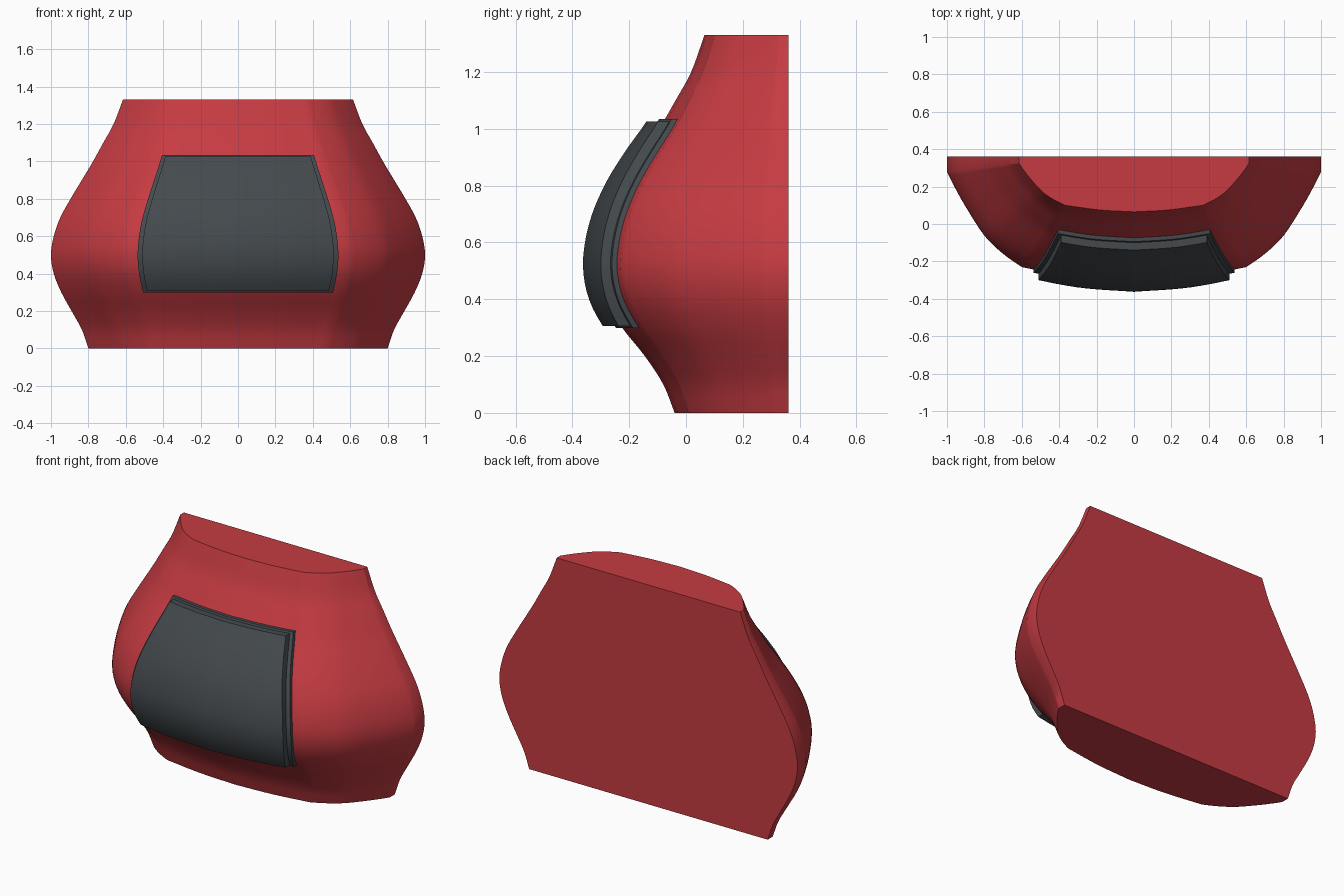
import bpy
import bmesh
import math
from mathutils import Vector

BACK = 0.36

if "Cube" in bpy.data.objects:
    bpy.data.objects.remove(bpy.data.objects["Cube"], do_unlink=True)


def material(name, rgb):
    mat = bpy.data.materials.new(name)
    mat.use_nodes = True
    mat.diffuse_color = (*rgb, 1)
    mat.node_tree.nodes["Principled BSDF"].inputs["Base Color"].default_value = (*rgb, 1)
    return mat


def spline(points, steps):
    """Smooth curve through the points."""
    pts = [Vector(p) for p in points]
    pts = [pts[0] * 2 - pts[1]] + pts + [pts[-1] * 2 - pts[-2]]
    out = []
    for a, b, c, d in zip(pts, pts[1:], pts[2:], pts[3:]):
        for i in range(steps):
            t = i / steps
            out.append(0.5 * (2 * b + (c - a) * t + (2 * a - 5 * b + 4 * c - d) * t ** 2
                              + (3 * b - a - 3 * c + d) * t ** 3))
    return out + [pts[-2]]


def lookup(curve, key):
    """Interpolate a sampled curve by its first coordinate."""
    for a, b in zip(curve, curve[1:]):
        if key <= b[0]:
            return a.lerp(b, (key - a[0]) / max(b[0] - a[0], 1e-9))
    return curve[-1]


def loft(name, rings, mat):
    """Closed solid through a stack of equal rings."""
    bm = bmesh.new()
    rows = [[bm.verts.new(p) for p in ring] for ring in rings]
    for low, high in zip(rows, rows[1:]):
        for i in range(len(low)):
            j = (i + 1) % len(low)
            bm.faces.new((low[i], low[j], high[j], high[i]))
    bm.faces.new(rows[0])
    bm.faces.new(rows[-1])
    bmesh.ops.recalc_face_normals(bm, faces=bm.faces[:])
    # Merge the flat back into a clean plane
    bmesh.ops.dissolve_limit(bm, angle_limit=0.0005, verts=bm.verts[:], edges=bm.edges[:])
    mesh = bpy.data.meshes.new(name)
    bm.to_mesh(mesh)
    bm.free()
    mesh.materials.append(mat)
    obj = bpy.data.objects.new(name, mesh)
    bpy.context.collection.objects.link(obj)
    bpy.ops.object.select_all(action="DESELECT")
    obj.select_set(True)
    bpy.context.view_layer.objects.active = obj
    bpy.ops.object.shade_smooth_by_angle(angle=math.radians(30))
    return obj


# Height, half width and depth of the body
profile = spline([(0, 0.80, 0.40), (0.1, 0.835, 0.44), (0.2, 0.89, 0.505),
                  (0.3, 0.945, 0.585), (0.4, 0.985, 0.645), (0.5, 1.0, 0.67),
                  (0.6, 0.985, 0.663), (0.7, 0.95, 0.635), (0.8, 0.895, 0.588),
                  (0.9, 0.835, 0.525), (1.0, 0.775, 0.455), (1.1, 0.72, 0.397),
                  (1.2, 0.665, 0.342), (1.33, 0.615, 0.295)], 4)

# Half cross-section: broad shallow front, then a rounded side
section = spline([(0, 1), (0.3, 0.965), (0.6, 0.88)], 6)[:-1]
section += spline([(0.6, 0.88), (0.7, 0.775), (0.8, 0.63), (0.9, 0.40),
                   (0.96, 0.24), (1, 0.12)], 4)


def surface(u, z, lift=0):
    """Point on the front of the body, raised by lift."""
    _, width, depth = lookup(profile, z)
    slope = (lookup(profile, z + 0.02)[2] - lookup(profile, z - 0.02)[2]) / 0.04
    y = BACK - depth * lookup(section, abs(u))[1] - lift * math.hypot(1, slope)
    return Vector((u * width, y, z))


def plate(name, half, bottom, top, lift, mat):
    """Curved plate wrapped over the body front."""
    rings = []
    for k in range(25):
        z = bottom + (top - bottom) * k / 24
        us = [half * (i / 10 - 1) for i in range(21)]
        rings.append([surface(u, z, lift) for u in us]
                     + [surface(u, z, -0.012) for u in reversed(us)])
    return loft(name, rings, mat)


red = material("red", (0.56, 0.044, 0.054))
charcoal = material("charcoal", (0.058, 0.068, 0.076))

# Body with a flat back, top and base
body_rings = []
for z, width, depth in profile:
    half = [(p[0] * width, BACK - p[1] * depth, z) for p in section]
    half.append((width, BACK, z))
    body_rings.append([(-x, y, h) for x, y, h in reversed(half)] + half[1:])
loft("body", body_rings, red)

# Front panel: thin rim and raised plate
plate("panel_rim", 0.537, 0.298, 1.035, 0.018, charcoal)
plate("panel_plate", 0.512, 0.306, 1.026, 0.052, charcoal)
